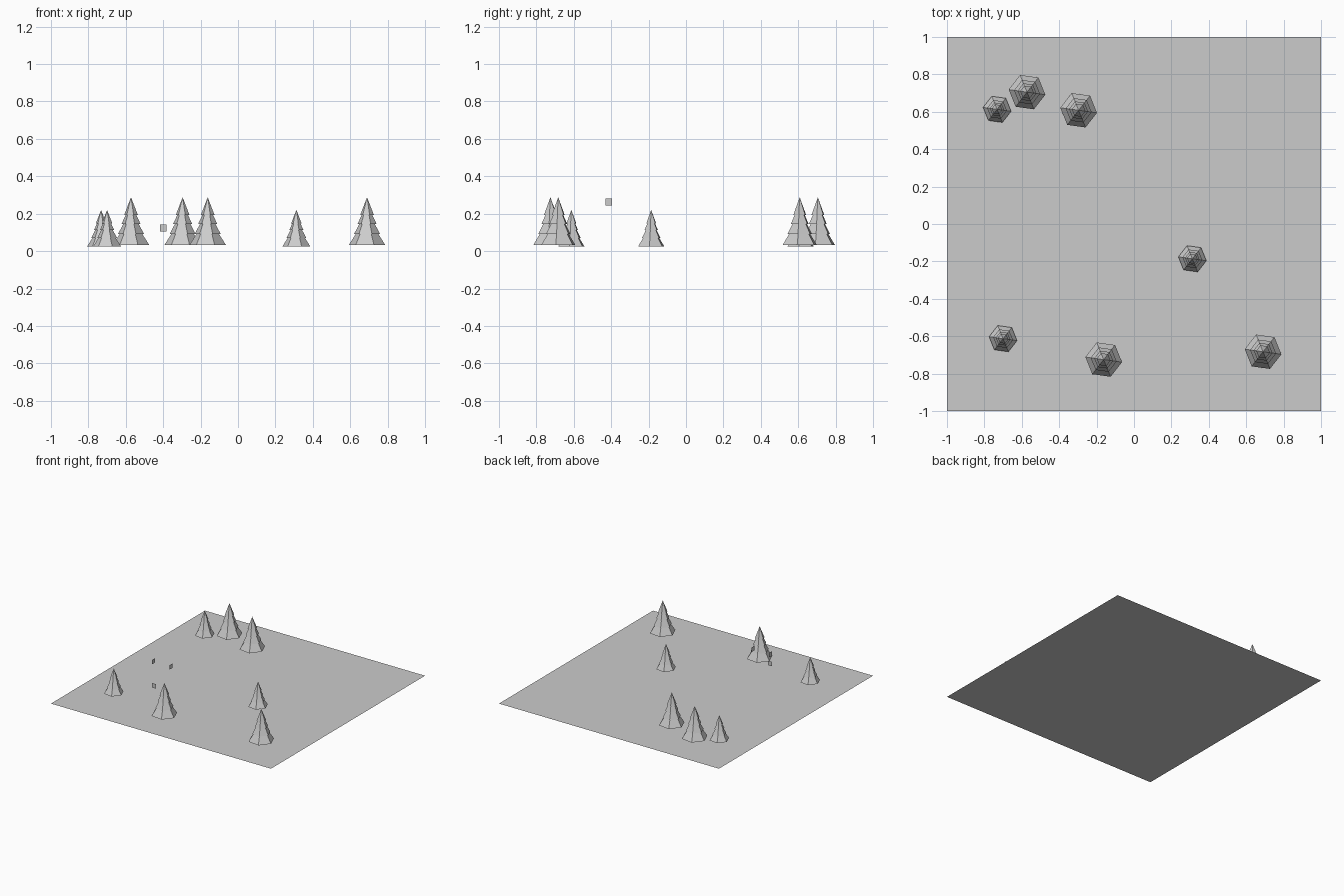
import bpy, bmesh, math

if "Cube" in bpy.data.objects:
    bpy.data.objects.remove(bpy.data.objects["Cube"])

SIDES = 6
TURN = math.radians(-8)
# (radius, height) outline of a large tree: stacked skirts, bottom to top
PROFILE = [(0.099, 0.032), (0.058, 0.096), (0.070, 0.092), (0.039, 0.150),
           (0.051, 0.146), (0.027, 0.197), (0.037, 0.193)]
TIP = 0.288


def make_object(name, bm):
    mesh = bpy.data.meshes.new(name)
    bm.to_mesh(mesh)
    bm.free()
    ob = bpy.data.objects.new(name, mesh)
    bpy.context.collection.objects.link(ob)
    return ob


def plate(name, corners):
    bm = bmesh.new()
    bm.faces.new([bm.verts.new(c) for c in corners])
    return make_object(name, bm)


def tree(name, x, y, s):
    bm = bmesh.new()
    rings = []
    for r, z in PROFILE:
        angles = [TURN + math.tau * i / SIDES for i in range(SIDES)]
        rings.append([bm.verts.new((r * math.cos(a), r * math.sin(a), z)) for a in angles])
    tip = bm.verts.new((0, 0, TIP))
    for low, high in zip(rings, rings[1:]):
        for i in range(SIDES):
            j = (i + 1) % SIDES
            bm.faces.new((low[i], low[j], high[j], high[i]))
    for i in range(SIDES):
        bm.faces.new((rings[-1][i], rings[-1][(i + 1) % SIDES], tip))
    bm.faces.new(rings[0][::-1])
    ob = make_object(name, bm)
    ob.location = (x, y, 0)
    ob.scale = (s, s, s)


# Ground sheet
plate("ground_sheet", [(-1, -1, 0), (1, -1, 0), (1, 1, 0), (-1, 1, 0)])

# Trees
for i, (x, y) in enumerate([(-0.572, 0.705), (-0.296, 0.608), (-0.162, -0.725), (0.69, -0.683)]):
    tree(f"large_tree_{i + 1}", x, y, 1.0)
for i, (x, y) in enumerate([(-0.732, 0.613), (-0.70, -0.613), (0.312, -0.186)]):
    tree(f"small_tree_{i + 1}", x, y, 0.765)

# Floating window panes
h = 0.018
plate("front_window", [(-0.40 + a * h, -0.52, 0.123 + b * h)
                       for a, b in ((-1, -1), (1, -1), (1, 1), (-1, 1))])
for name, x, d in (("left_window", -0.48, -1), ("right_window", -0.32, 1)):
    plate(name, [(x, -0.413 + d * a * h, 0.262 + b * h)
                 for a, b in ((-1, -1), (1, -1), (1, 1), (-1, 1))])
